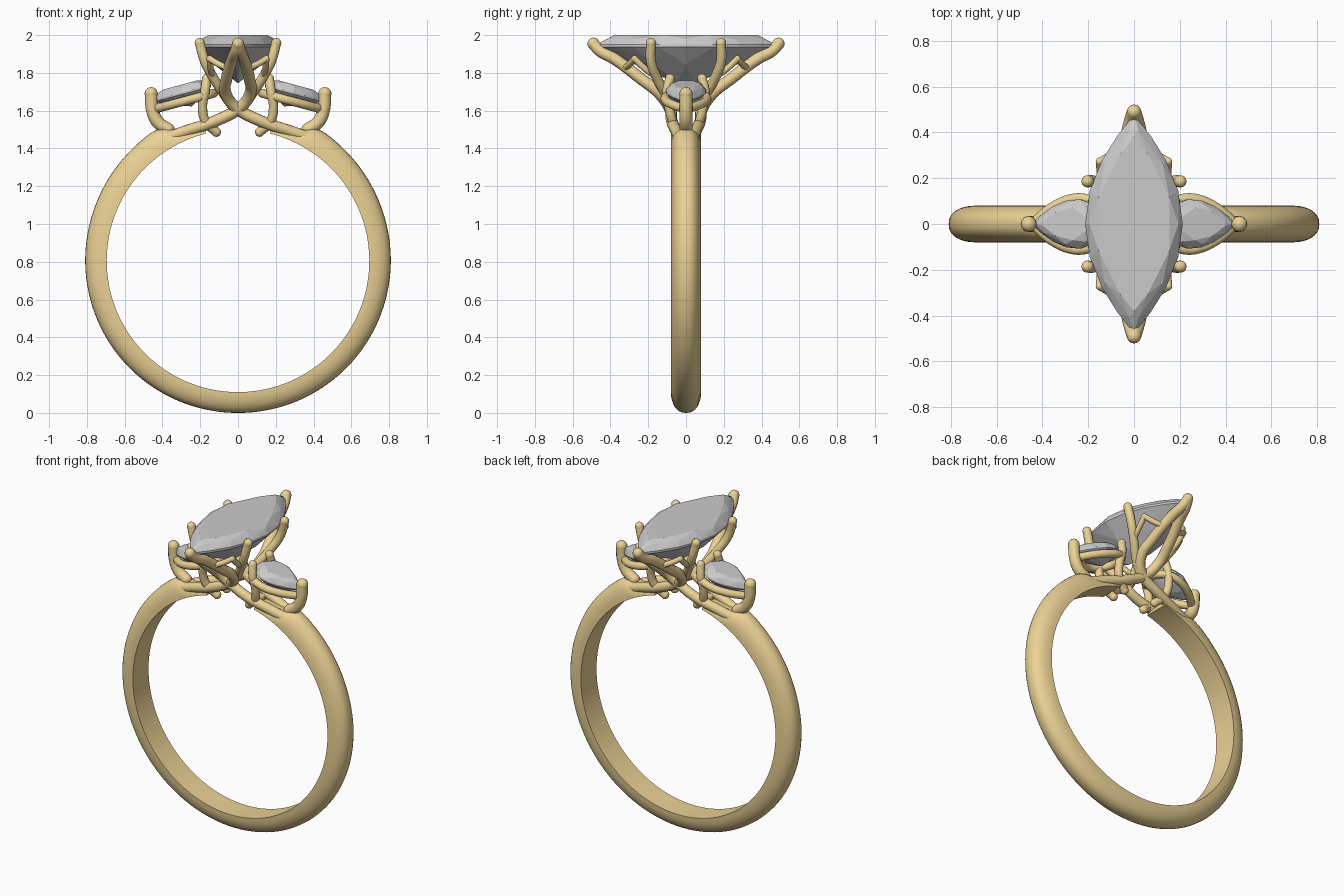
import bpy, bmesh, math
from mathutils import Vector

if "Cube" in bpy.data.objects:
    bpy.data.objects.remove(bpy.data.objects["Cube"])

gold = bpy.data.materials.new("gold")
gold.diffuse_color = (0.83, 0.64, 0.30, 1)
gold.use_nodes = True
gold.node_tree.nodes["Principled BSDF"].inputs["Base Color"].default_value = gold.diffuse_color
SIGNS = [(sx, sy) for sx in (1, -1) for sy in (1, -1)]


def mesh_object(name, bm, mat=None):
    bmesh.ops.recalc_face_normals(bm, faces=bm.faces)
    me = bpy.data.meshes.new(name)
    bm.to_mesh(me)
    bm.free()
    ob = bpy.data.objects.new(name, me)
    bpy.context.collection.objects.link(ob)
    if mat:
        me.materials.append(mat)
    return ob


def smooth(ob, angle=40):
    bpy.ops.object.select_all(action='DESELECT')
    ob.select_set(True)
    bpy.context.view_layer.objects.active = ob
    bpy.ops.object.shade_smooth_by_angle(angle=math.radians(angle))


def wire(name, pts, radius, closed=False):
    """Round wire through pts with ball ends, as a mesh."""
    cu = bpy.data.curves.new(name, 'CURVE')
    cu.dimensions = '3D'
    cu.bevel_depth = radius
    cu.bevel_resolution = 4
    cu.resolution_u = 8
    sp = cu.splines.new('BEZIER')
    sp.bezier_points.add(len(pts) - 1)
    for bp, p in zip(sp.bezier_points, pts):
        bp.co = p
        bp.handle_left_type = bp.handle_right_type = 'AUTO'
    sp.use_cyclic_u = closed
    tmp = bpy.data.objects.new(name + "_path", cu)
    bpy.context.collection.objects.link(tmp)
    bpy.context.view_layer.update()
    dg = bpy.context.evaluated_depsgraph_get()
    me = bpy.data.meshes.new_from_object(tmp.evaluated_get(dg))
    bpy.data.objects.remove(tmp)
    bm = bmesh.new()
    bm.from_mesh(me)
    bpy.data.meshes.remove(me)
    if not closed:
        for p in (pts[0], pts[-1]):
            ball = bmesh.ops.create_uvsphere(bm, u_segments=16, v_segments=10, radius=radius * 1.02)
            bmesh.ops.translate(bm, verts=ball['verts'], vec=Vector(p))
    ob = mesh_object(name, bm, gold)
    smooth(ob, 60)
    return ob


def gem(name, pts):
    """Faceted stone as the hull of its outline rings."""
    bm = bmesh.new()
    for p in pts:
        bm.verts.new(p)
    res = bmesh.ops.convex_hull(bm, input=bm.verts)
    loose = [v for v in bm.verts if not v.link_faces]
    bmesh.ops.delete(bm, geom=loose, context='VERTS')
    bmesh.ops.dissolve_limit(bm, angle_limit=0.01, verts=bm.verts, edges=bm.edges)
    return mesh_object(name, bm)


# Shank: D-shaped section swept around, thinning under the setting
def thickness(deg):
    keys = [(14, .03), (24, .06), (30, .115), (33, .125), (45, .12), (70, .115), (180, .11)]
    for (a, ta), (b, tb) in zip(keys, keys[1:]):
        if deg <= b:
            return ta + (tb - ta) * (deg - a) / (b - a)


RI, CZ = 0.695, 0.805
bm = bmesh.new()
rings = []
STEPS = 128
for i in range(STEPS + 1):
    deg = 14 + (360 - 28) * i / STEPS
    a, th = math.radians(deg), thickness(min(deg, 360 - deg))
    ring = []
    for j in range(17):
        b = math.pi * (j / 16 - 0.5)
        y = 0.08 * math.copysign(abs(math.sin(b)) ** 0.85, b)
        r = RI + th * max(math.cos(b), 0)
        ring.append(bm.verts.new((r * math.sin(a), y, CZ + r * math.cos(a))))
    rings.append(ring)
for r0, r1 in zip(rings, rings[1:]):
    for j in range(17):
        k = (j + 1) % 17
        bm.faces.new((r0[j], r0[k], r1[k], r1[j]))
bm.faces.new(rings[0])
bm.faces.new(rings[-1])
smooth(mesh_object("shank", bm, gold), 40)

# Marquise centre stone
pts = []
for scale, z, n, off in ((0.80, 2.0, 10, 0), (0.91, 1.98, 10, .5), (1, 1.95, 20, 0),
                         (1, 1.937, 20, 0), (0.60, 1.845, 10, .5)):
    for i in range(n):
        a = 2 * math.pi * (i + off) / n
        y = math.sin(a + math.pi / 2)
        x = math.copysign(1 - y * y, -math.sin(a))
        pts.append((0.213 * scale * x, 0.475 * scale * y, z))
pts += [(0, .05, 1.745), (0, -.05, 1.745)]
gem("centre_stone", pts)

# Crossing strands that run from the shoulders up to the pointed tips,
# then the side prongs and the peaked gallery links
for sx, sy in SIGNS:
    def m(pts):
        return [(sx * x, sy * y, z) for x, y, z in pts]
    wire("crossing_strand", m([(-.42, .025, 1.44), (-.28, .05, 1.49), (-.12, .075, 1.545),
                               (.015, .09, 1.62), (.066, .145, 1.695), (.06, .24, 1.77),
                               (.03, .38, 1.875), (.01, .46, 1.92), (0, .49, 1.955)]), .031)
    wire("side_prong", m([(.02, .085, 1.61), (.07, .105, 1.68), (.125, .15, 1.765),
                          (.175, .185, 1.86), (.203, .186, 1.958)]), .026)
    wire("gallery_link", m([(.135, .165, 1.785), (.145, .22, 1.825), (.15, .272, 1.875)]), .017)
    wire("gallery_link_outer", m([(.15, .272, 1.875), (.10, .30, 1.845), (.05, .325, 1.825)]), .017)

# Tilted pear side stones with rail and prongs
TILT = math.radians(15)


def pear(t, scale=1.0):
    return (0.01 + scale * 0.155 * math.cos(t),
            scale * 0.135 * math.sin(t) * abs(math.sin(t / 2)) ** 0.8)


for sx in (1, -1):
    def place(u, v, w):
        return (sx * (0.285 + u * math.cos(TILT) + w * math.sin(TILT)), v,
                1.70 - u * math.sin(TILT) + w * math.cos(TILT))
    pts = []
    for scale, w, n, off in ((0.66, .04, 8, .5), (0.86, .027, 8, 0), (1, 0, 16, 0),
                             (1, -.01, 16, 0), (0.6, -.05, 8, .5)):
        for i in range(n):
            pts.append(place(*pear(2 * math.pi * (i + off) / n, scale), w))
    pts.append(place(-.02, 0, -.085))
    gem("pear_stone", pts)
    wire("pear_rail", [place(*pear(2 * math.pi * i / 16, 1.02), -.048) for i in range(16)],
         .024, closed=True)
    wire("pear_tip_prong", [(sx * x, 0, z) for x, z in
                            ((.37, 1.50), (.425, 1.54), (.452, 1.60), (.46, 1.69))], .034)
    for sy in (1, -1):
        wire("pear_back_prong", [(sx * x, sy * y, z) for x, y, z in
                                 ((.165, .085, 1.77), (.175, .10, 1.70), (.188, .09, 1.62),
                                  (.17, .07, 1.54), (.115, .05, 1.487))], .025)
